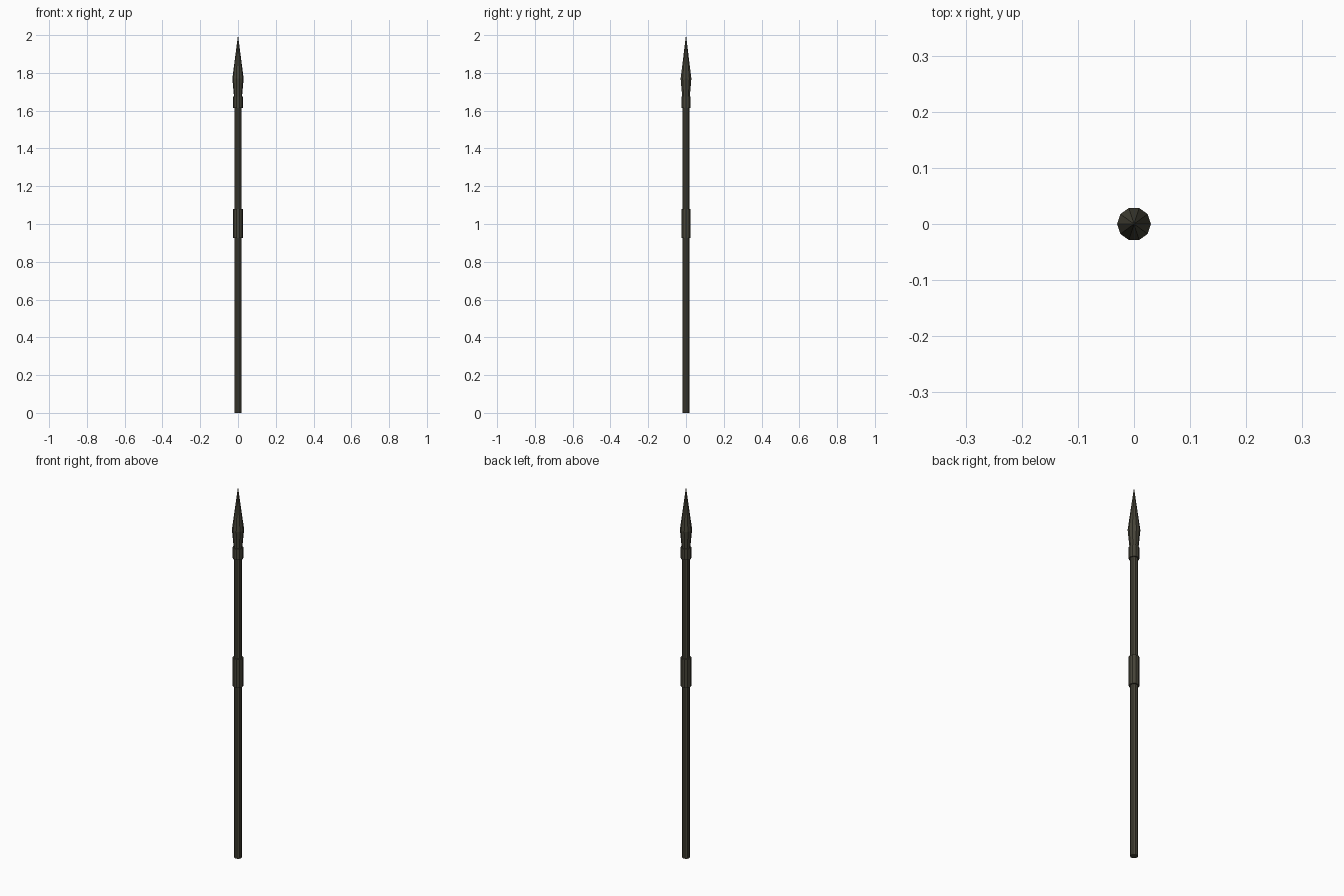
import bpy, bmesh, math

if "Cube" in bpy.data.objects:
    bpy.data.objects.remove(bpy.data.objects["Cube"])

SIDES = 10

mat = bpy.data.materials.new("dark olive brown")
mat.diffuse_color = (0.062, 0.058, 0.040, 1.0)
mat.use_nodes = True
mat.node_tree.nodes["Principled BSDF"].inputs["Base Color"].default_value = mat.diffuse_color


def lathe(name, profile):
    """Flat-faced turned part from (radius, z) points; radius 0 makes a point."""
    bm = bmesh.new()
    rings = []
    for r, z in profile:
        if r == 0:
            rings.append([bm.verts.new((0, 0, z))])
        else:
            rings.append([bm.verts.new((r * math.cos(2 * math.pi * i / SIDES),
                                        r * math.sin(2 * math.pi * i / SIDES), z))
                          for i in range(SIDES)])
    for a, b in zip(rings, rings[1:]):
        for i in range(SIDES):
            j = (i + 1) % SIDES
            if len(b) == 1:
                bm.faces.new((a[i], a[j], b[0]))
            else:
                bm.faces.new((a[i], a[j], b[j], b[i]))
    for ring in (rings[0], rings[-1]):
        if len(ring) > 1:
            bm.faces.new(ring)
    bmesh.ops.recalc_face_normals(bm, faces=bm.faces)
    mesh = bpy.data.meshes.new(name)
    bm.to_mesh(mesh)
    bm.free()
    mesh.materials.append(mat)
    obj = bpy.data.objects.new(name, mesh)
    bpy.context.collection.objects.link(obj)
    return obj


# Long straight pole
lathe("shaft", [(0.019, 0.0), (0.019, 1.65)])
# Wrapped handle at the middle
lathe("grip", [(0.026, 0.925), (0.026, 1.08)])
# Socket ring below the point
lathe("collar", [(0.026, 1.615), (0.026, 1.675)])
# Spear point, swelling then tapering
lathe("spear_head", [(0.020, 1.66), (0.030, 1.77), (0, 2.0)])
